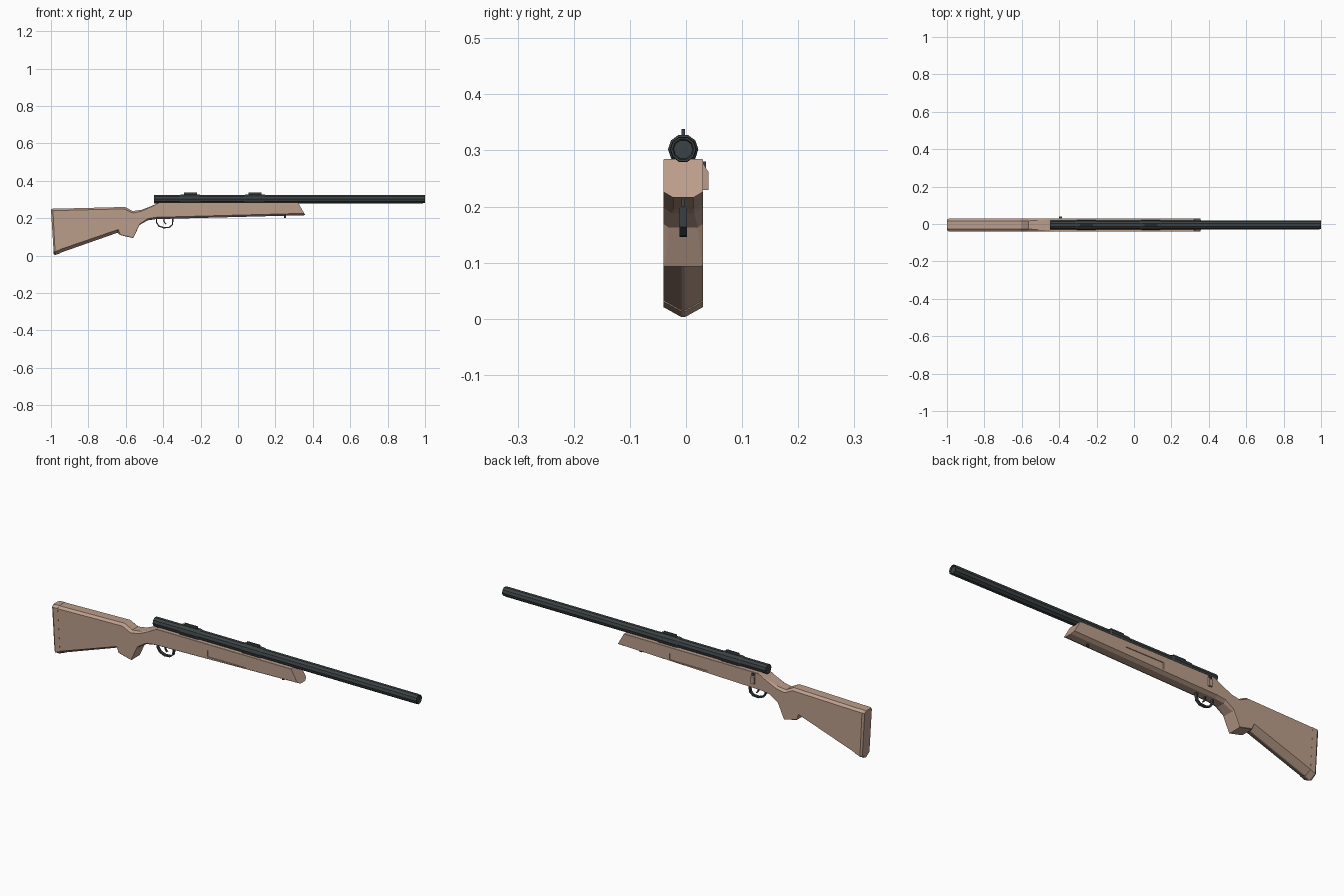
import bpy, bmesh, math
from mathutils import Vector

if "Cube" in bpy.data.objects:
    bpy.data.objects.remove(bpy.data.objects["Cube"])

YC = -0.005   # centre plane of the body


def material(name, rgb):
    m = bpy.data.materials.new(name)
    m.diffuse_color = (*rgb, 1)
    m.use_nodes = True
    m.node_tree.nodes["Principled BSDF"].inputs["Base Color"].default_value = m.diffuse_color
    return m


WOOD = material("wood", (0.50, 0.34, 0.26))
METAL = material("dark_metal", (0.045, 0.055, 0.058))


def loft(name, rings, mat, closed=False):
    """Skin equal-length rings of points and cap the ends."""
    bm = bmesh.new()
    vs = [[bm.verts.new(p) for p in r] for r in rings]
    n = len(vs[0])
    for a, b in zip(vs, vs[1:]):
        for i in range(n):
            j = (i + 1) % n
            bm.faces.new((a[i], a[j], b[j], b[i]))
    bm.faces.new(vs[0])
    bm.faces.new(vs[-1])
    bmesh.ops.recalc_face_normals(bm, faces=bm.faces)
    me = bpy.data.meshes.new(name)
    bm.to_mesh(me)
    bm.free()
    me.materials.append(mat)
    ob = bpy.data.objects.new(name, me)
    bpy.context.collection.objects.link(ob)
    return ob


def section(xt, zt, ct, ft, xb, zb, cb, fb, w=0.035):
    """Eight-sided slanted section: top and bottom point, chamfer heights, flat half-widths."""
    h = zt - zb
    pts = [(-fb, 0), (fb, 0), (w, cb / h), (w, 1 - ct / h),
           (ft, 1), (-ft, 1), (-w, 1 - ct / h), (-w, cb / h)]
    return [(xb + (xt - xb) * t, YC + y, zb + h * t) for y, t in pts]


def box(name, x0, x1, y0, y1, z0, z1, mat):
    ring = lambda x: [(x, y0, z0), (x, y1, z0), (x, y1, z1), (x, y0, z1)]
    return loft(name, [ring(x0), ring(x1)], mat)


def strip(name, path, width, thick, mat):
    """Flat band following an x-z path."""
    rings = []
    for i, (x, z) in enumerate(path):
        a = Vector(path[max(i - 1, 0)])
        b = Vector(path[min(i + 1, len(path) - 1)])
        d = (b - a).normalized()
        nx, nz = -d.y * thick / 2, d.x * thick / 2
        rings.append([(x + s * nx, YC + y * width / 2, z + s * nz)
                      for s, y in ((1, -1), (1, 1), (-1, 1), (-1, -1))])
    return loft(name, rings, mat)


def lathe(name, profile, sides, mat):
    """Faceted round body along x from (x, radius) pairs."""
    return loft(name, [[(x, YC + r * math.cos(i * math.tau / sides),
                         0.302 + r * math.sin(i * math.tau / sides))
                        for i in range(sides)] for x, r in profile], mat)


# Stock: butt, wrist, grip and fore-end
stock = loft("stock", [
    section(-0.965, 0.251, 0.010, 0.022, -0.950, 0.015, 0.018, 0.003),
    section(-0.605, 0.260, 0.010, 0.022, -0.645, 0.122, 0.018, 0.003),
    section(-0.585, 0.250, 0.010, 0.022, -0.630, 0.110, 0.002, 0.033),
    section(-0.563, 0.238, 0.010, 0.022, -0.560, 0.093, 0.002, 0.033),
    section(-0.515, 0.245, 0.008, 0.025, -0.527, 0.163, 0.006, 0.026),
    section(-0.460, 0.266, 0.004, 0.030, -0.485, 0.188, 0.010, 0.020),
    section(-0.420, 0.285, 0.001, 0.034, -0.440, 0.195, 0.010, 0.018),
    section(0.320, 0.285, 0.001, 0.034, 0.360, 0.216, 0.010, 0.018),
], WOOD)

# Butt pad with tapered rear edge
loft("butt_pad", [
    section(-1.000, 0.248, 0.010, 0.018, -0.985, 0.006, 0.018, 0.003, 0.028),
    section(-0.990, 0.251, 0.010, 0.022, -0.977, 0.003, 0.018, 0.003, 0.0355),
    section(-0.965, 0.252, 0.010, 0.022, -0.950, 0.013, 0.018, 0.003, 0.0355),
], WOOD)

# Shallow side panels cut into the fore-end
for side, label in ((-1, "left"), (1, "right")):
    y = YC + side * 0.035
    cutter = box("panel_cutter_" + label, -0.14, 0.07, y - 0.004, y + 0.004, 0.222, 0.254, WOOD)
    cutter.hide_render = True
    cutter.hide_viewport = True
    mod = stock.modifiers.new("panel_" + label, 'BOOLEAN')
    mod.operation = 'DIFFERENCE'
    mod.solver = 'EXACT'
    mod.object = cutter

# Ten-sided barrel and receiver, with a shallow muzzle dish
R = 0.0235
lathe("barrel", [(-0.45, R), (0.985, R), (1.0, R - 0.001), (1.0, 0.019), (0.994, 0.017)], 10, METAL)

# Collars with sight mounts
for label, x0, x1 in (("rear", -0.31, -0.20), ("front", 0.035, 0.145)):
    lathe(label + "_collar", [(x0, 0.0235), (x0 + 0.006, 0.027),
                              (x1 - 0.006, 0.027), (x1, 0.0235)], 10, METAL)
    xm = (x0 + x1) / 2
    box(label + "_mount_rail", xm - 0.035, xm + 0.035, YC - 0.003, YC + 0.003, 0.32, 0.338, METAL)

# Trigger guard and trigger
strip("trigger_guard", [(-0.436, 0.205), (-0.436, 0.178), (-0.424, 0.159), (-0.398, 0.149),
                        (-0.368, 0.151), (-0.351, 0.165), (-0.347, 0.205)], 0.014, 0.007, METAL)
strip("trigger", [(-0.395, 0.205), (-0.397, 0.188), (-0.393, 0.176), (-0.385, 0.168)],
      0.008, 0.006, METAL)

# Bolt handle: arm out of the receiver and turned-down grip
box("bolt_arm", -0.400, -0.386, YC, 0.036, 0.268, 0.280, METAL)
loft("bolt_handle", [[(x, 0.026, 0.278), (x, 0.030, 0.276), (x, 0.040, 0.262),
                      (x, 0.040, 0.230), (x, 0.028, 0.230)] for x in (-0.402, -0.384)], WOOD)

# Sling stud under the fore-end
box("sling_stud", 0.247, 0.257, YC - 0.003, YC + 0.003, 0.200, 0.222, METAL)
